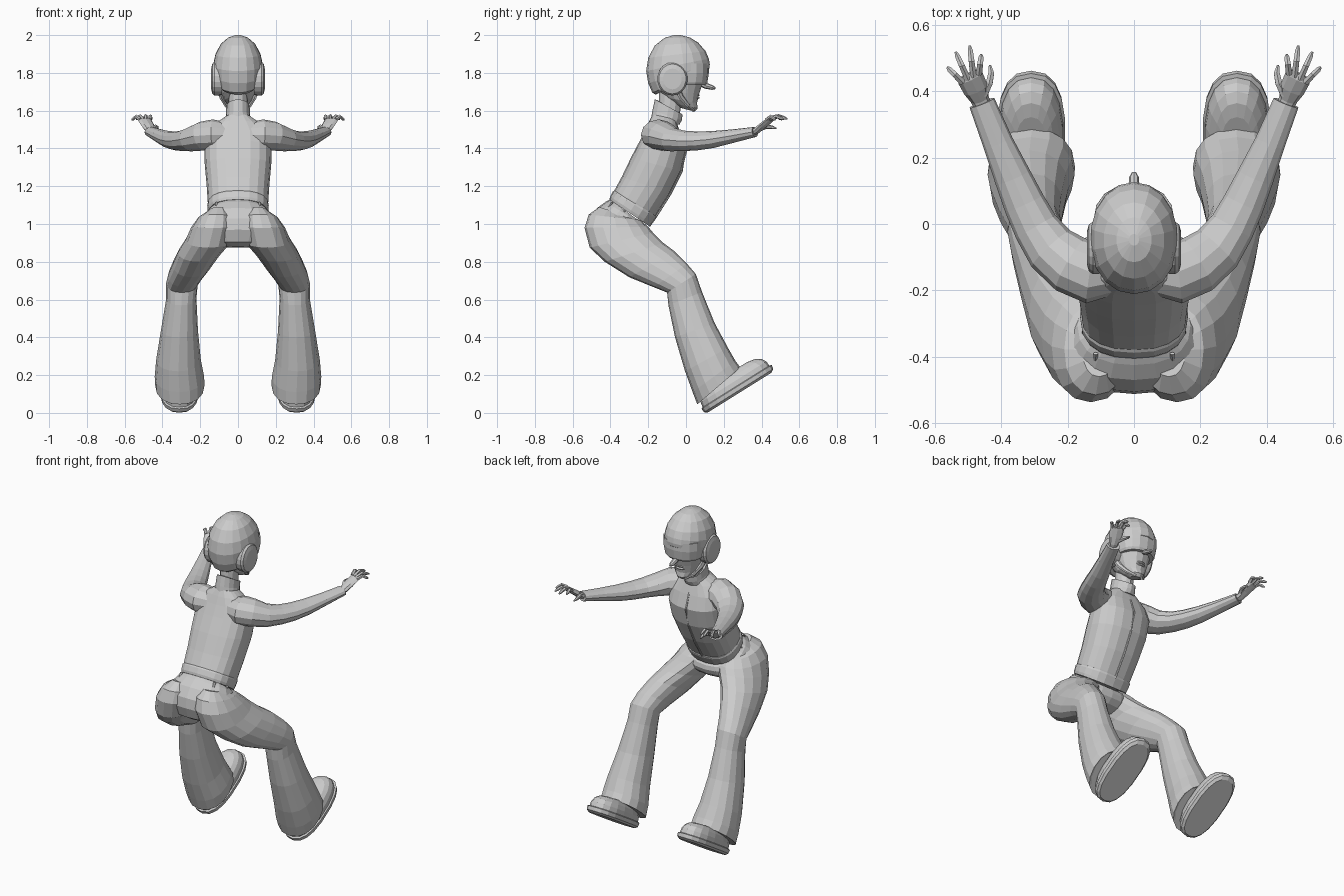
import bpy, bmesh, math
from mathutils import Vector as V


def skin(name, rings, mirror=False):
    """Join rings of points into a closed skin with capped ends."""
    bm = bmesh.new()
    vs = [[bm.verts.new(p) for p in r] for r in rings]
    n = len(vs[0])
    for a, b in zip(vs, vs[1:]):
        for i in range(n):
            j = (i + 1) % n
            bm.faces.new((a[i], a[j], b[j], b[i]))
    bm.faces.new(vs[0])
    bm.faces.new(vs[-1])
    bmesh.ops.recalc_face_normals(bm, faces=bm.faces[:])
    me = bpy.data.meshes.new(name)
    bm.to_mesh(me)
    bm.free()
    ob = bpy.data.objects.new(name, me)
    bpy.context.collection.objects.link(ob)
    if mirror:
        ob.modifiers.new("Mirror", 'MIRROR').use_mirror_merge = False
    return ob


def ring(c, u, v, n, p=2.0):
    f = lambda q: math.copysign(abs(q) ** (2 / p), q)
    return [c + u * f(math.sin(2 * math.pi * i / n)) + v * f(math.cos(2 * math.pi * i / n))
            for i in range(n)]


def loft(name, secs, n=16, p=2.2, mirror=False):
    """Each section: back point (y, z), front point (y, z), x centre, half width."""
    rings = []
    for yb, zb, yf, zf, x, hw in secs:
        b, f = V((x, yb, zb)), V((x, yf, zf))
        rings.append(ring((b + f) / 2, V((hw, 0, 0)), (f - b) / 2, n, p))
    return skin(name, rings, mirror)


def tube(name, pts, n=8, mirror=True):
    """Each point: x, y, z, sideways radius, upright radius."""
    rings = []
    cs = [V(q[:3]) for q in pts]
    for i, q in enumerate(pts):
        t = (cs[min(i + 1, len(cs) - 1)] - cs[max(i - 1, 0)]).normalized()
        u = t.cross(V((0, 0, 1))).normalized()
        rings.append(ring(cs[i], u * q[3], u.cross(t) * q[4], n))
    return skin(name, rings, mirror)


# Jacket body, hem band, zip and collar
loft("jacket", [
    (-.395, 1.135, -.195, .995, 0, .152), (-.378, 1.18, -.155, 1.05, 0, .160),
    (-.340, 1.25, -.085, 1.16, 0, .166), (-.292, 1.35, -.025, 1.28, 0, .176),
    (-.245, 1.44, .000, 1.39, 0, .178), (-.215, 1.50, -.025, 1.47, 0, .165),
    (-.195, 1.545, -.045, 1.525, 0, .115), (-.178, 1.58, -.050, 1.555, 0, .065)], 20, 2.4)
loft("jacket_hem", [
    (-.405, 1.130, -.190, .985, 0, .156), (-.402, 1.145, -.180, 1.000, 0, .161),
    (-.388, 1.172, -.158, 1.030, 0, .163), (-.375, 1.18, -.155, 1.04, 0, .157)], 20, 2.4)
tube("zip", [(0, -.165, 1.03, .006, .006), (0, -.083, 1.16, .006, .006),
             (0, -.023, 1.28, .006, .006), (0, .002, 1.39, .006, .006),
             (0, -.030, 1.48, .006, .006)], 6, False)
loft("collar", [
    (-.185, 1.56, -.035, 1.525, 0, .072), (-.178, 1.60, -.022, 1.550, 0, .064),
    (-.165, 1.66, -.018, 1.580, 0, .062), (-.150, 1.655, -.03, 1.575, 0, .052)], 16, 2)
loft("neck", [(-.15, 1.56, -.04, 1.54, 0, .05), (-.14, 1.72, -.02, 1.66, 0, .05)], 12, 2)

# Sleeves
tube("sleeve", [
    (.07, -.14, 1.470, .075, .07), (.13, -.145, 1.472, .095, .082),
    (.19, -.122, 1.465, .090, .077), (.25, -.075, 1.447, .080, .063),
    (.295, -.01, 1.440, .069, .054), (.33, .06, 1.440, .063, .050),
    (.365, .14, 1.447, .056, .045), (.41, .245, 1.465, .046, .036),
    (.458, .365, 1.487, .040, .027)], 12)

# Hands
tube("palm", [
    (.452, .345, 1.483, .026, .018), (.464, .375, 1.495, .028, .018),
    (.476, .405, 1.520, .038, .017), (.493, .440, 1.548, .040, .014),
    (.499, .452, 1.553, .034, .009)], 8)
tips = [(.46, .510, 1.552), (.495, .537, 1.556), (.537, .518, 1.554), (.562, .472, 1.550)]
for i, tip in enumerate(tips):
    k = -.028 + i * .0187
    base = V((.492 + k * .89, .440 - k * .45, 1.552))
    mid = base.lerp(V(tip), .5) + V((0, 0, .018))
    tube("finger", [(*base, .011, .011), (*mid, .010, .010),
                    (*mid.lerp(V(tip), .65), .009, .009), (*tip, .004, .004)], 6)
tube("thumb", [(.455, .390, 1.505, .016, .014), (.436, .425, 1.515, .012, .012),
               (.430, .455, 1.512, .010, .010), (.434, .478, 1.506, .004, .004)], 6)

# Trousers: hips, then one flared leg mirrored
loft("trouser_hips", [
    (-.402, 1.13, -.205, .985, 0, .150), (-.425, 1.118, -.190, .97, 0, .170),
    (-.470, 1.085, -.185, .945, 0, .195), (-.505, 1.03, -.195, .92, 0, .205),
    (-.512, .97, -.225, .895, 0, .200), (-.490, .905, -.27, .88, 0, .150),
    (-.450, .88, -.32, .875, 0, .08)], 20, 2.3)
loft("trouser_leg", [
    (-.46, 1.09, -.30, 1.04, .105, .05), (-.515, 1.05, -.24, 1.02, .115, .095),
    (-.537, .98, -.20, .985, .130, .118), (-.510, .875, -.175, .955, .155, .123),
    (-.430, .80, -.120, .90, .205, .112), (-.300, .718, -.060, .855, .245, .100),
    (-.170, .665, .005, .79, .280, .090), (-.100, .637, .052, .735, .297, .084),
    (-.093, .57, .085, .64, .300, .080), (-.058, .40, .152, .475, .310, .098),
    (-.005, .22, .222, .345, .315, .118), (.035, .11, .262, .275, .310, .131),
    (.060, .045, .288, .24, .308, .130), (.075, .06, .28, .24, .308, .120)], 16, 2.2, True)
for x, yb, zb in ((.115, -.405, 1.085), (.15, -.335, 1.045)):
    tube("belt_loop", [(x, yb + .015, zb + .03, .008, .005), (x, yb - .01, zb, .008, .005),
                       (x + .008, yb - .02, zb - .03, .008, .005)], 6)
# Pocket seam on the hip
tube("pocket_edge", [(.165, -.30, 1.02, .006, .005), (.185, -.29, .985, .006, .005),
                     (.21, -.31, .96, .006, .005)], 6)

# Shoes, tipped up 32 degrees at the toe
ca, sa = math.cos(math.radians(32)), math.sin(math.radians(32))


def shoe_section(s0, s1, h, hw):
    pt = lambda s: (.112 + s * ca - h * sa, s * sa + h * ca)
    return (*pt(s0), *pt(s1), .31, hw)


loft("shoe_sole", [shoe_section(*q) for q in
     ((.002, .400, 0, .090), (-.012, .420, .012, .102), (-.014, .424, .034, .104),
      (-.005, .412, .038, .098))], 18, 2.5, True)
loft("shoe_upper", [shoe_section(*q) for q in
     ((-.005, .412, .034, .097), (0, .410, .065, .095), (.01, .395, .09, .085),
      (.03, .365, .108, .068), (.06, .32, .116, .05))], 18, 2.4, True)

# Head: face, goggles, nose, lips, helmet
loft("face", [
    (-.03, 1.615, .045, 1.595, 0, .026), (-.07, 1.64, .062, 1.612, 0, .050),
    (-.11, 1.67, .058, 1.640, 0, .072), (-.14, 1.70, .070, 1.690, 0, .088),
    (-.16, 1.74, .085, 1.735, 0, .100), (-.17, 1.80, .100, 1.83, 0, .112)], 16, 2.1)
loft("goggles", [
    (-.10, 1.735, .105, 1.735, 0, .105), (-.10, 1.75, .113, 1.748, 0, .113),
    (-.10, 1.80, .121, 1.80, 0, .122), (-.10, 1.85, .120, 1.85, 0, .122)], 16, 2.2)
tube("nose", [(0, .07, 1.745, .012, .012), (0, .105, 1.732, .017, .016),
              (0, .14, 1.722, .015, .012), (0, .156, 1.718, .006, .006)], 8, False)
for z in (1.668, 1.682):
    loft("lip", [(.03, z - .007, .066, z - .006, 0, .028), (.03, z, .074, z, 0, .032),
                 (.03, z + .007, .066, z + .006, 0, .028)], 10, 2)
loft("helmet", [
    (-.160, 1.685, .112, 1.815, 0, .108), (-.178, 1.695, .124, 1.825, 0, .120),
    (-.200, 1.745, .126, 1.845, 0, .130), (-.211, 1.81, .121, 1.875, 0, .132),
    (-.200, 1.88, .104, 1.915, 0, .121), (-.165, 1.945, .065, 1.960, 0, .092),
    (-.115, 1.985, .020, 1.988, 0, .053), (-.065, 2.0, -.03, 2.0, 0, .015)], 18, 2.1)

# Ear pads: flat discs with a bevelled rim, and the chin straps
skin("ear_pad", [ring(V((x, -.072, 1.768)), V((0, r, 0)), V((0, 0, r * 1.1)), 18)
                 for x, r in ((.085, .078), (.124, .080), (.136, .072), (.142, .05))], True)
tube("chin_strap", [(.103, -.045, 1.715, .007, .018), (.088, -.025, 1.672, .007, .016),
                    (.062, .010, 1.628, .007, .012), (.02, .040, 1.600, .007, .008)], 6)
